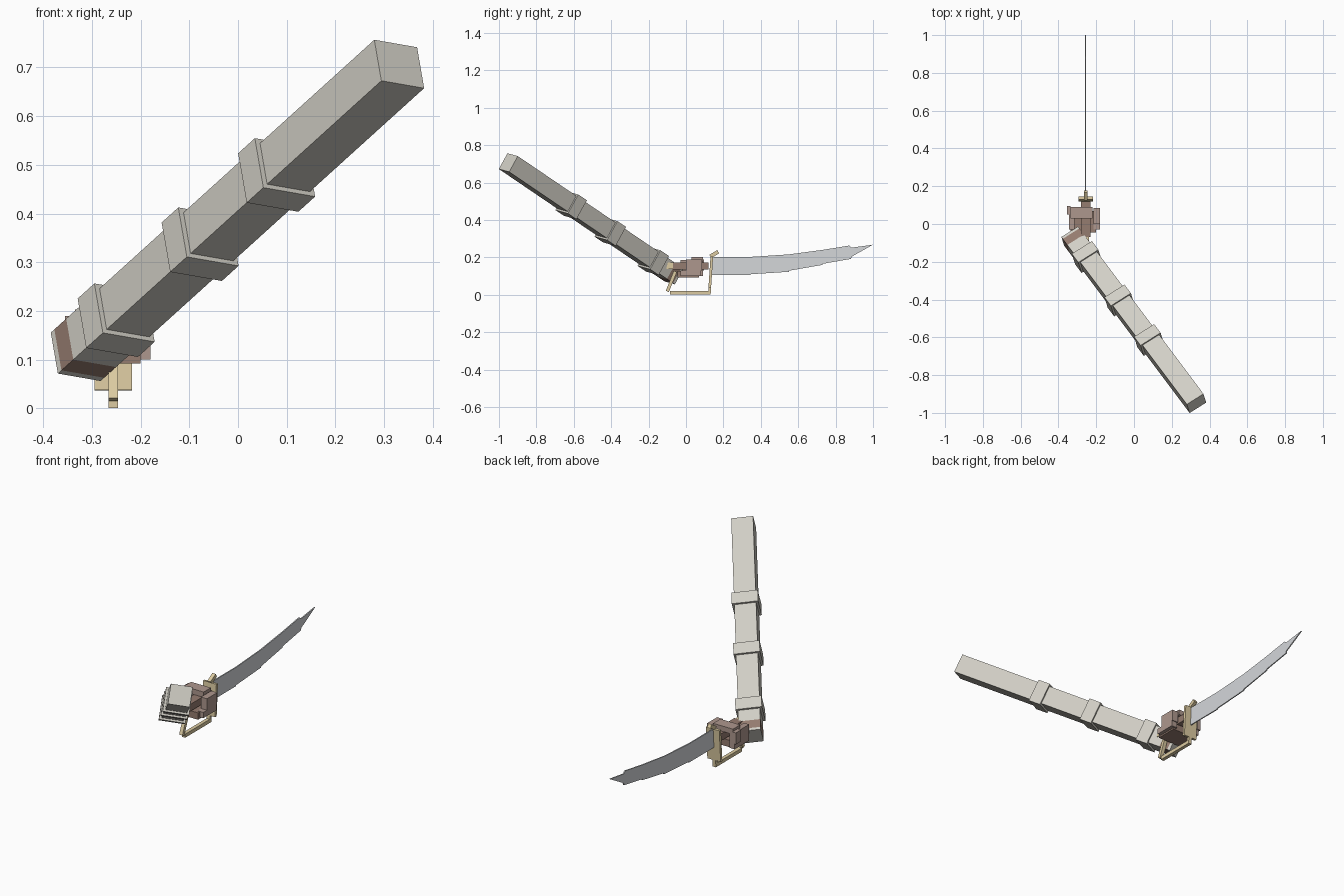
import bpy, bmesh
from mathutils import Vector, Matrix

if "Cube" in bpy.data.objects:
    bpy.data.objects.remove(bpy.data.objects["Cube"])


def material(name, rgb):
    m = bpy.data.materials.new(name)
    m.diffuse_color = (*rgb, 1)
    m.use_nodes = True
    m.node_tree.nodes["Principled BSDF"].inputs["Base Color"].default_value = m.diffuse_color
    return m


CLOTH = material("cloth", (0.64, 0.62, 0.56))
LEATHER = material("leather", (0.30, 0.20, 0.16))
SKIN = material("glove", (0.42, 0.31, 0.27))
BRASS = material("brass", (0.72, 0.60, 0.36))
STEEL = material("steel", (0.66, 0.68, 0.70))


def finish(name, bm, mat):
    bmesh.ops.recalc_face_normals(bm, faces=bm.faces)
    me = bpy.data.meshes.new(name)
    bm.to_mesh(me)
    bm.free()
    me.materials.append(mat)
    ob = bpy.data.objects.new(name, me)
    bpy.context.collection.objects.link(ob)
    return ob


def oriented_box(name, centre, axes, size, mat):
    bm = bmesh.new()
    rot = Matrix(axes).transposed().to_4x4()
    bmesh.ops.create_cube(bm, size=1, matrix=Matrix.Translation(centre) @ rot @ Matrix.Diagonal((*size, 1)))
    return finish(name, bm, mat)


def box(name, x, y, z, mat):
    c = [(a + b) / 2 for a, b in (x, y, z)]
    s = [b - a for a, b in (x, y, z)]
    return oriented_box(name, c, ((1, 0, 0), (0, 1, 0), (0, 0, 1)), s, mat)


SX = -0.256  # sword plane


def strut(name, p, q, width, thick, mat):
    """Bar in the sword plane between two (y, z) points."""
    a, b = Vector((SX, *p)), Vector((SX, *q))
    d = (b - a).normalized()
    x = Vector((1, 0, 0))
    return oriented_box(name, (a + b) / 2, (x, d, x.cross(d)), (width, (b - a).length, thick), mat)


# Arm: square bar running back from the shoulder end, with raised bands
W = Vector((0.527, -0.703, 0.477)).normalized()
U = Vector((0.838, 0.524, -0.143))
U = (U - W * U.dot(W)).normalized()
V = W.cross(U)
SHOULDER = Vector((0.331, -0.95, 0.707))


def arm_part(name, t0, t1, a, b, mat):
    oriented_box(name, SHOULDER - W * (t0 + t1) / 2, (U, V, W), (a, b, t1 - t0), mat)


arm_part("sleeve", 0, 1.2, 0.105, 0.097, CLOTH)
for i, t in enumerate((0.445, 0.743, 1.07)):
    arm_part(f"sleeve_band_{i + 1}", t, t + 0.065, 0.127, 0.117, CLOTH)
arm_part("wrist_strap", 1.2, 1.246, 0.105, 0.097, LEATHER)
arm_part("wrist_cap", 1.246, 1.26, 0.105, 0.097, CLOTH)

# Gloved fist around the grip
box("palm", (-0.345, -0.315), (-0.03, 0.09), (0.10, 0.185), SKIN)
box("back_of_hand", (-0.335, -0.22), (0.03, 0.09), (0.175, 0.203), SKIN)
box("thumb_base", (-0.355, -0.335), (0.05, 0.095), (0.13, 0.19), SKIN)
box("lower_fingers", (-0.335, -0.20), (-0.045, 0.07), (0.092, 0.128), LEATHER)
box("knuckles", (-0.215, -0.18), (-0.03, 0.08), (0.10, 0.13), SKIN)
box("fingertips", (-0.215, -0.18), (0.0, 0.085), (0.13, 0.19), SKIN)

# Grip and pommel
box("grip", (SX - 0.025, SX + 0.025), (-0.07, 0.12), (0.135, 0.172), LEATHER)
box("pommel", (SX - 0.018, SX + 0.018), (-0.105, -0.07), (0.138, 0.172), BRASS)

# Guard plate, its upper hook and the knuckle bow
strut("guard_plate", (0.127, 0.037), (0.138, 0.205), 0.077, 0.014, BRASS)
strut("guard_stem", (0.125, 0.006), (0.128, 0.05), 0.019, 0.014, BRASS)
strut("guard_hook", (0.130, 0.205), (0.172, 0.23), 0.019, 0.02, BRASS)
strut("bow_bottom", (-0.085, 0.010), (0.132, 0.010), 0.019, 0.019, BRASS)
strut("bow_front", (-0.10, 0.018), (-0.057, 0.125), 0.019, 0.018, BRASS)

# Curved blade with small stepped joints
profile = [(0.138, 0.105), (0.345, 0.105), (0.347, 0.110), (0.55, 0.123), (0.552, 0.129),
           (0.73, 0.160), (0.732, 0.166), (0.882, 0.192), (0.886, 0.204), (1.0, 0.268),
           (0.886, 0.252), (0.872, 0.263), (0.73, 0.240), (0.55, 0.216), (0.35, 0.203), (0.138, 0.203)]
bm = bmesh.new()
face = bm.faces.new([bm.verts.new((SX - 0.003, y, z)) for y, z in profile])
ext = bmesh.ops.extrude_face_region(bm, geom=[face])
bmesh.ops.translate(bm, vec=(0.006, 0, 0), verts=[v for v in ext["geom"] if isinstance(v, bmesh.types.BMVert)])
finish("blade", bm, STEEL)
